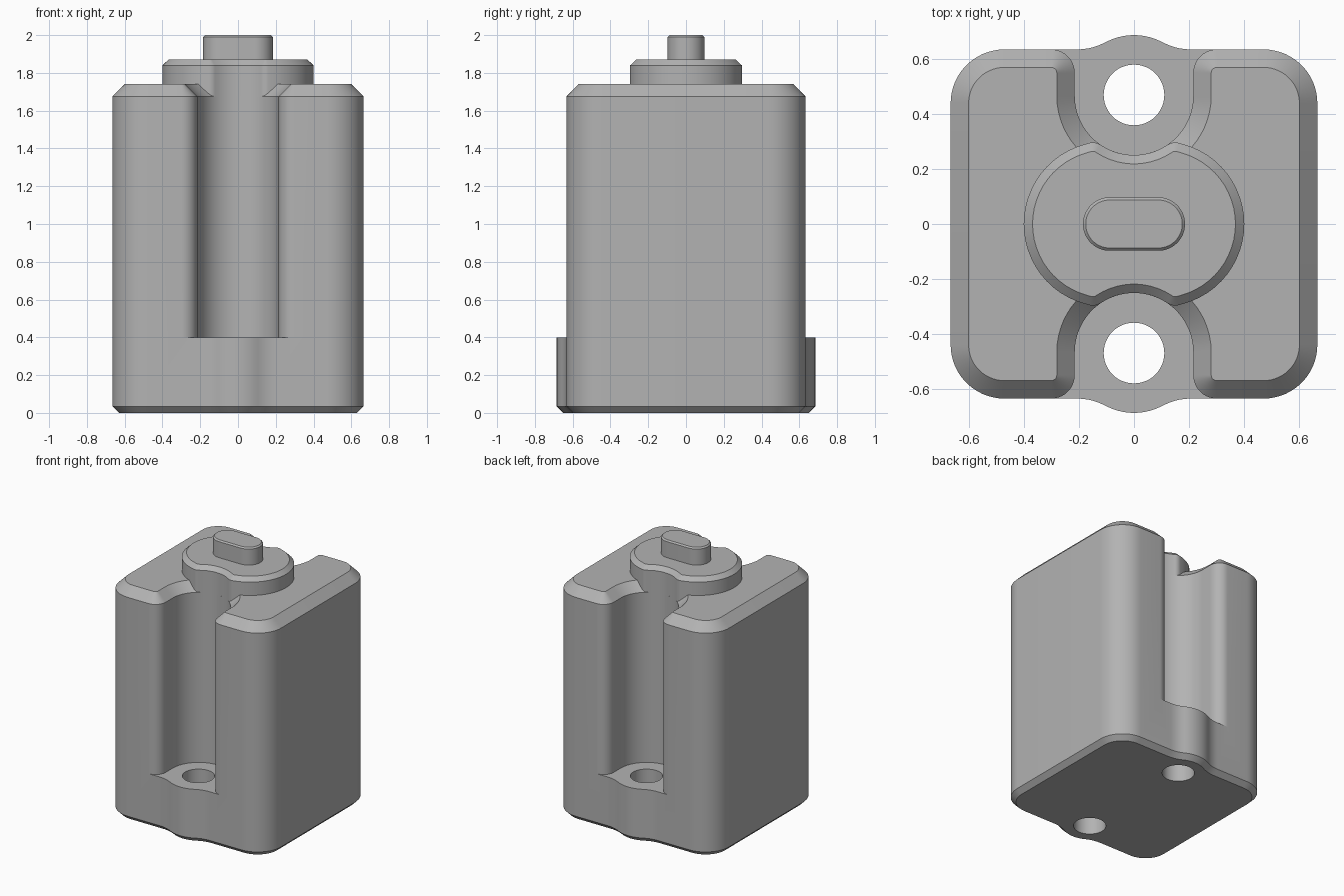
import bpy, bmesh, math
from mathutils import Vector

cube = bpy.data.objects.get("Cube")
if cube:
    bpy.data.objects.remove(cube, do_unlink=True)

grey = bpy.data.materials.new("plain_grey")
grey.use_nodes = True
GREY = (0.45, 0.45, 0.45, 1)
grey.diffuse_color = GREY
grey.node_tree.nodes["Principled BSDF"].inputs["Base Color"].default_value = GREY

STEP = math.radians(6)
CHANNEL_Y = 0.465
CHANNEL_R = 0.215


def rounded(corners):
    """Replace each (x, y, radius) corner of a polygon by an arc."""
    out = []
    for i, (x, y, r) in enumerate(corners):
        p = Vector((x, y))
        a = (Vector(corners[i - 1][:2]) - p).normalized()
        b = (Vector(corners[(i + 1) % len(corners)][:2]) - p).normalized()
        half = a.angle(b) / 2
        centre = p + (a + b).normalized() * (r / math.sin(half))
        start = p + a * (r / math.tan(half)) - centre
        turn = math.pi - 2 * half
        if a.x * b.y - a.y * b.x > 0:
            turn = -turn
        n = max(3, round(abs(turn) / STEP))
        for k in range(n + 1):
            t = turn * k / n
            c, s = math.cos(t), math.sin(t)
            q = centre + Vector((start.x * c - start.y * s, start.x * s + start.y * c))
            if not out or (q - out[-1]).length > 1e-4:
                out.append(q)
    if (out[0] - out[-1]).length < 1e-4:
        out.pop()
    return out


def symmetric(quarter):
    """Counter-clockwise outline from its +x +y quarter, listed from the +x side."""
    back = quarter + [(-x, y, r) for x, y, r in reversed(quarter) if x > 0]
    return rounded(back + [(-x, -y, r) for x, y, r in back])


def inset(points, d):
    out = []
    for i, p in enumerate(points):
        e = (p - points[i - 1]).normalized()
        f = (points[(i + 1) % len(points)] - p).normalized()
        n, m = Vector((-e.y, e.x)), Vector((-f.y, f.x))
        out.append(p + (n + m) * (d / (1 + n.dot(m))))
    return out


def prism(name, outline, levels):
    """Loft an outline through (height, inset) levels and cap both ends."""
    bm = bmesh.new()
    rings = [[bm.verts.new((p.x, p.y, z)) for p in inset(outline, d)] for z, d in levels]
    n = len(outline)
    for low, high in zip(rings, rings[1:]):
        for i in range(n):
            j = (i + 1) % n
            bm.faces.new((low[i], low[j], high[j], high[i]))
    bm.faces.new(rings[0][::-1])
    bm.faces.new(rings[-1])
    mesh = bpy.data.meshes.new(name)
    bm.to_mesh(mesh)
    bm.free()
    mesh.materials.append(grey)
    ob = bpy.data.objects.new(name, mesh)
    bpy.context.collection.objects.link(ob)
    return ob


def activate(ob):
    bpy.ops.object.select_all(action='DESELECT')
    ob.select_set(True)
    bpy.context.view_layer.objects.active = ob


def combine(target, tool, operation):
    mod = target.modifiers.new(operation.lower(), 'BOOLEAN')
    mod.operation, mod.solver, mod.object = operation, 'EXACT', tool
    activate(target)
    bpy.ops.object.modifier_apply(modifier=mod.name)
    bpy.data.objects.remove(tool, do_unlink=True)


# Foot with a rounded lug at front and back
housing = prism("housing", symmetric([
    (0.665, 0.633, 0.195), (0.1526, 0.633, 0.218), (0, 0.7142, 0.22)]),
    [(0, 0.035), (0.035, 0), (0.4, 0)])

# Upper block with a U-shaped channel at front and back
block = prism("upper_block", symmetric([
    (0.665, 0.633, 0.195), (CHANNEL_R, 0.633, 0.085),
    (CHANNEL_R, CHANNEL_Y - CHANNEL_R, CHANNEL_R - 0.0002)]),
    [(0.4, 0), (1.675, 0), (1.74, 0.065)])
combine(housing, block, 'UNION')

# Bolt holes through the foot
for side in (-1, 1):
    bpy.ops.mesh.primitive_cylinder_add(vertices=48, radius=0.11, depth=0.8,
                                        location=(0, side * 0.468, 0.2))
    drill = bpy.context.object
    drill.data.materials.append(grey)
    combine(housing, drill, 'DIFFERENCE')

# Notched boss on top
boss = prism("boss", symmetric([
    (0.4, 0.2302, 0.3), (0.1404, 0.2998, 0.05), (0, 0.2086, CHANNEL_R)]),
    [(1.675, 0), (1.84, 0), (1.87, 0.032)])

# Oblong drive key
key = prism("drive_key", symmetric([(0.185, 0.097, 0.0968)]),
            [(1.87, 0), (1.99, 0), (2.0, 0.01)])

for ob in (housing, boss, key):
    activate(ob)
    bpy.ops.object.shade_smooth_by_angle(angle=math.radians(30))
